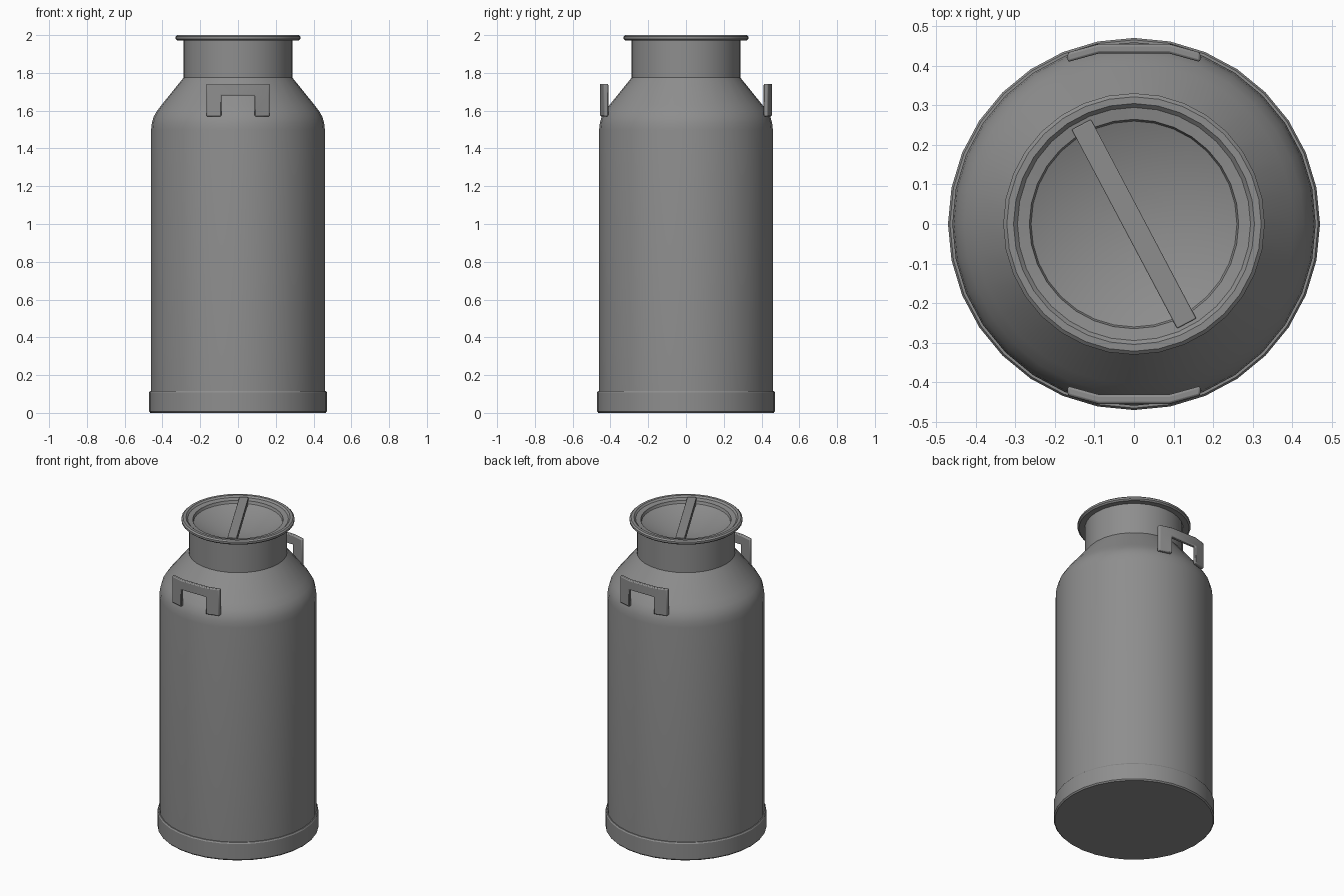
import bpy, bmesh, math
from mathutils import Vector

cube = bpy.data.objects.get("Cube")
if cube:
    bpy.data.objects.remove(cube, do_unlink=True)

SIDES = 32
metal = bpy.data.materials.new("grey_metal")
metal.use_nodes = True
GREY = (0.27, 0.27, 0.27, 1)
metal.diffuse_color = GREY
metal.node_tree.nodes["Principled BSDF"].inputs["Base Color"].default_value = GREY


def finish(name, bm, angle=30, bevel=0):
    """Turn a bmesh into a shaded object, with optional rounded edges."""
    bmesh.ops.recalc_face_normals(bm, faces=bm.faces)
    mesh = bpy.data.meshes.new(name)
    bm.to_mesh(mesh)
    bm.free()
    mesh.materials.append(metal)
    obj = bpy.data.objects.new(name, mesh)
    bpy.context.collection.objects.link(obj)
    if bevel:
        mod = obj.modifiers.new("rounding", "BEVEL")
        mod.width, mod.segments = bevel, 2
        mod.limit_method, mod.angle_limit = "ANGLE", math.radians(40)
    bpy.ops.object.select_all(action="DESELECT")
    obj.select_set(True)
    bpy.context.view_layer.objects.active = obj
    bpy.ops.object.shade_smooth_by_angle(angle=math.radians(angle))
    return obj


def lathe(name, profile, angle=30):
    """Spin (radius, height) points about z; radius 0 closes an end."""
    bm = bmesh.new()
    verts = [bm.verts.new((r, 0, z)) for r, z in profile]
    edges = [bm.edges.new(pair) for pair in zip(verts, verts[1:])]
    bmesh.ops.spin(bm, geom=verts + edges, cent=(0, 0, 0), axis=(0, 0, 1),
                   angle=math.tau, steps=SIDES, use_merge=False)
    bmesh.ops.remove_doubles(bm, verts=bm.verts, dist=0.0005)
    return finish(name, bm, angle)


# Main can with rounded shoulder and straight neck
lathe("can_body", [(0, 0.02), (0.46, 0.02), (0.46, 1.5), (0.456, 1.535),
                   (0.447, 1.567), (0.43, 1.597), (0.405, 1.63),
                   (0.288, 1.775), (0.288, 1.98), (0, 1.85)])

# Reinforcing band around the foot
lathe("base_band", [(0, 0), (0.464, 0), (0.471, 0.008), (0.471, 0.108),
                    (0.466, 0.116), (0.458, 0.116)])

# Lid: rolled rim, shallow step and concave dish
dish = [(0.265 * math.cos(a), 1.985 - 0.1 * math.sin(a))
        for a in (math.pi / 2 * i / 8 for i in range(9))]
lathe("lid", [(0.286, 1.972), (0.322, 1.972), (0.331, 1.98), (0.331, 1.992),
              (0.322, 2.0), (0.305, 2.0), (0.295, 1.99)] + dish)

# Diagonal grip bar across the lid
bm = bmesh.new()
bmesh.ops.create_cube(bm, size=1)
bmesh.ops.scale(bm, vec=(0.055, 0.57, 0.035), verts=bm.verts)
bar = finish("lid_grip_bar", bm, bevel=0.003)
bar.location.z = 1.981
bar.rotation_euler.z = math.atan2(0.135, 0.255)


def handle(name, side):
    """Bent plate with two legs, extruded through its thickness."""
    bm = bmesh.new()
    columns = [-0.168, -0.088, 0.088, 0.168]
    grid = {}
    for i, x in enumerate(columns):
        y = 0.456 if abs(x) < 0.1 else 0.434
        for j, z in enumerate((1.57, 1.68, 1.742)):
            grid[i, j] = bm.verts.new((x, y * side, z))
    for i, j in ((0, 0), (2, 0), (0, 1), (1, 1), (2, 1)):
        bm.faces.new([grid[k] for k in ((i, j), (i + 1, j), (i + 1, j + 1), (i, j + 1))])
    loose = [v for v in bm.verts if not v.link_faces]
    bmesh.ops.delete(bm, geom=loose, context="VERTS")
    plate = bmesh.ops.extrude_face_region(bm, geom=bm.faces[:], use_keep_orig=True)
    moved = [g for g in plate["geom"] if isinstance(g, bmesh.types.BMVert)]
    bmesh.ops.translate(bm, vec=Vector((0, -0.024 * side, 0)), verts=moved)
    return finish(name, bm, bevel=0.006)


handle("front_handle", -1)
handle("back_handle", 1)
